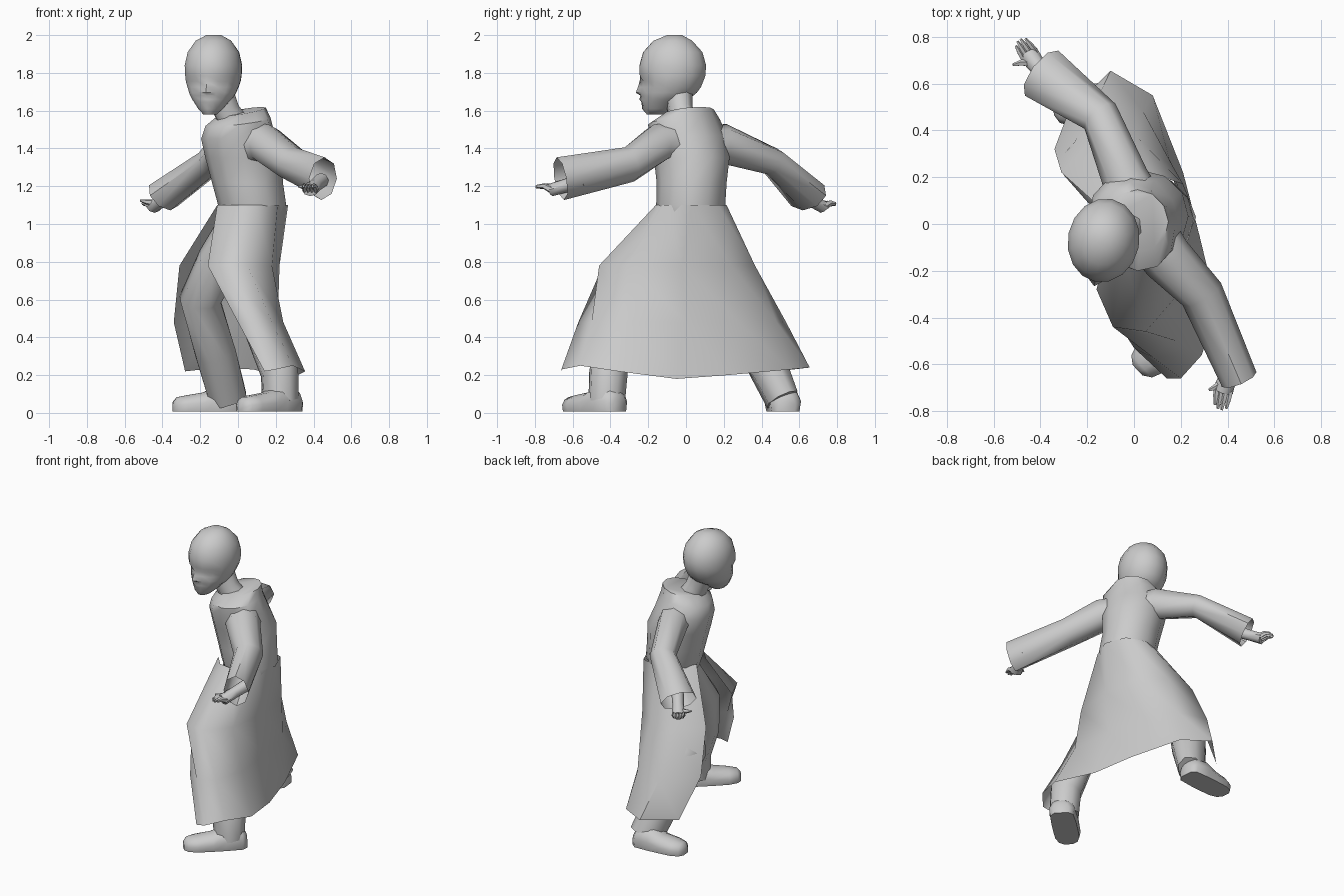
import bpy, bmesh
from math import sin, cos, pi, radians
from mathutils import Vector as V


def loft(name, rings, closed=True, cap0=False, cap1=False, angle=50):
    """Skin a list of equal-length point rings."""
    bm = bmesh.new()
    vs = [[bm.verts.new(p) for p in r] for r in rings]
    n = len(rings[0])
    for a, b in zip(vs, vs[1:]):
        for i in range(n if closed else n - 1):
            j = (i + 1) % n
            bm.faces.new((a[i], a[j], b[j], b[i]))
    if cap0:
        bm.faces.new(vs[0][::-1])
    if cap1:
        bm.faces.new(vs[-1])
    bmesh.ops.recalc_face_normals(bm, faces=bm.faces)
    me = bpy.data.meshes.new(name)
    bm.to_mesh(me)
    bm.free()
    ob = bpy.data.objects.new(name, me)
    bpy.context.collection.objects.link(ob)
    bpy.ops.object.select_all(action='DESELECT')
    ob.select_set(True)
    bpy.context.view_layer.objects.active = ob
    bpy.ops.object.shade_smooth_by_angle(angle=radians(angle))
    return ob


def tube(name, path, n=8, cap0=True, cap1=True):
    """Tube through (x, y, z, side radius, up radius) stations."""
    pts = [V(p[:3]) for p in path]
    rings = []
    for i, p in enumerate(path):
        t = (pts[min(i + 1, len(pts) - 1)] - pts[max(i - 1, 0)]).normalized()
        ref = V((0, 0, 1)) if abs(t.z) < 0.8 else V((-0.85, -0.5, 0))
        s = t.cross(ref).normalized()
        u = s.cross(t)
        rings.append([pts[i] + s * p[3] * cos(2 * pi * k / n) + u * p[4] * sin(2 * pi * k / n)
                      for k in range(n)])
    return loft(name, rings, True, cap0, cap1)


# torso with tilted collar: z, centre x, centre y, depth, width, forward tilt
fwd, side = V((-0.86, -0.5, 0)), V((0.5, -0.86, 0))
rings = []
for z, cx, cy, f, s, tilt in [(1.04, .08, .025, .165, .165, 0), (1.1, .075, .025, .18, .185, 0),
                              (1.22, .05, .03, .19, .185, 0),
                              (1.35, .03, .03, .205, .2, 0), (1.46, .0, .01, .19, .215, .05),
                              (1.54, .0, -.01, .165, .2, .15), (1.595, .02, .015, .125, .135, .2)]:
    rings.append([V((cx, cy, z - tilt * f * cos(a))) + fwd * f * cos(a) + side * s * sin(a)
                  for a in [2 * pi * k / 12 for k in range(12)]])
loft("robe_torso", rings, cap0=True, cap1=True)

# open-fronted skirt, left flap edge round the back to right flap edge
waist = [(-.11, -.06), (-.04, -.14), (.09, -.16), (.21, -.11), (.265, .03), (.21, .17), (.08, .215), (-.05, .17), (-.11, .04)]
hip = [(-.16, -.28), (-.09, -.44), (.05, -.46), (.18, -.31), (.22, -.02), (.17, .24), (.02, .365), (-.18, .36), (-.31, .22)]
knee = [(0, -.53), (.08, -.57), (.18, -.5), (.24, -.3), (.21, 0), (.15, .28), (.04, .48), (-.16, .53), (-.34, .32)]
hem = [(.14, -.66, .22), (.2, -.66, .23), (.29, -.56, .25), (.355, -.36, .22), (.28, -.05, .18),
       (.21, .22, .2), (.08, .55, .23), (-.1, .655, .24), (-.28, .48, .22)]
loft("robe_skirt", [[(x, y, z) for x, y in r] for r, z in ((waist, 1.1), (hip, .78), (knee, .48))] + [hem],
     closed=False, angle=60)

# sleeves, open at the cuffs
tube("left_sleeve", [(.05, -.02, 1.41, .12, .13), (.145, -.15, 1.425, .11, .105), (.29, -.3, 1.315, .095, .095),
                     (.45, -.665, 1.24, .08, .115)], cap1=False)
tube("right_sleeve", [(.02, .06, 1.4, .12, .125), (-.04, .2, 1.425, .1, .105), (-.145, .46, 1.33, .085, .075),
                      (-.395, .645, 1.15, .12, .09)], cap1=False)


# hands: palm, four fingers and a thumb
def hand(name, wrist, palm, tip, thumb):
    w, p, t, th = V(wrist), V(palm), V(tip), V(thumb)
    d = (p - w).normalized()
    s = d.cross(V((0, 0, 1))).normalized()
    tube(name + "_palm", [(*(w - d * .1), .04, .04), (*w, .036, .036), (*p, .044, .034)])
    for i in range(4):
        o = s * (i - 1.5) * .021
        k = p + o - d * .01
        e = t + o * .8 - d * abs(i - 1.5) * .012
        m = k.lerp(e, .5) + V((0, 0, .01))
        tube(name + "_finger", [(*k, .012, .02), (*m, .012, .016), (*e, .006, .008)], 5)
    tube(name + "_thumb", [(*w.lerp(p, .4), .018, .018), (*w.lerp(p, .6).lerp(th, .6), .014, .014),
                           (*th, .006, .006)], 5)


hand("left_hand", (.41, -.63, 1.205), (.38, -.715, 1.18), (.365, -.798, 1.195), (.32, -.71, 1.2))
hand("right_hand", (-.405, .665, 1.125), (-.45, .725, 1.09), (-.495, .79, 1.1), (-.518, .68, 1.125))

# trouser legs and hips
tube("hips", [(.07, .02, 1.08, .14, .13), (.05, .02, .86, .14, .13)])
tube("left_leg", [(.08, -.06, 1.0, .11, .11), (.055, -.3, .7, .085, .09), (.125, -.39, .42, .08, .09),
                  (.22, -.41, .22, .105, .105), (.225, -.42, .06, .1, .1)])
tube("right_leg", [(.02, .08, 1.0, .12, .12), (-.1, .16, .8, .12, .12), (-.2, .26, .6, .115, .115),
                   (-.12, .4, .32, .115, .115), (-.05, .51, .07, .085, .11)])


# shoes with flat soles
def shoe(name, heel, toe):
    h, t = V((*heel, 0)), V((*toe, 0))
    s = (t - h).normalized().cross(V((0, 0, 1)))
    rings = []
    for k, w, z in [(0, .05, .08), (.08, .082, .12), (.35, .088, .14), (.55, .088, .1),
                    (.8, .085, .085), (.94, .065, .075), (1, .03, .05)]:
        rings.append([h.lerp(t, k) + s * w * a + V((0, 0, .008 + z * b)) for a, b in
                      [(-.9, 0), (.9, 0), (1, .45), (.75, .8), (.3, 1), (-.3, 1), (-.75, .8), (-1, .45)]])
    loft(name, rings, True, True, True)


shoe("left_shoe", (.31, -.35), (.015, -.625))
shoe("right_shoe", (.015, .53), (-.345, .495))

# neck
tube("neck", [(.0, .0, 1.5, .085, .085), (-.06, -.03, 1.6, .065, .075), (-.1, -.04, 1.7, .075, .08)])

# head: z, forward shift, depth, width, nose push, eye-socket push
hf, hs = V((-.2, -.98, 0)), V((.98, -.2, 0))
rings = []
for z, c, f, s, nose, eye in [(2.0, -.01, .04, .04, 0, 0), (1.97, 0, .105, .095, 0, 0), (1.91, 0, .16, .137, 0, 0),
                              (1.84, 0, .18, .153, 0, 0), (1.785, .0, .176, .15, 0, .004),
                              (1.755, .005, .17, .146, .004, -.014), (1.725, .01, .162, .136, .016, -.008),
                              (1.695, .02, .15, .125, .03, 0), (1.68, .028, .14, .118, .006, 0),
                              (1.66, .042, .125, .105, .014, 0), (1.645, .055, .11, .092, .004, 0),
                              (1.61, .075, .083, .066, .008, 0), (1.58, .09, .05, .035, 0, 0)]:
    ring = []
    for k in range(16):
        a = 2 * pi * k / 16
        push = nose if k == 0 else eye if k in (1, 2, 14, 15) else 0
        ring.append(V((-.13, -.07, z)) + hf * (c + f * cos(a) + push) + hs * s * sin(a))
    rings.append(ring)
loft("head", rings, True, True, True)
